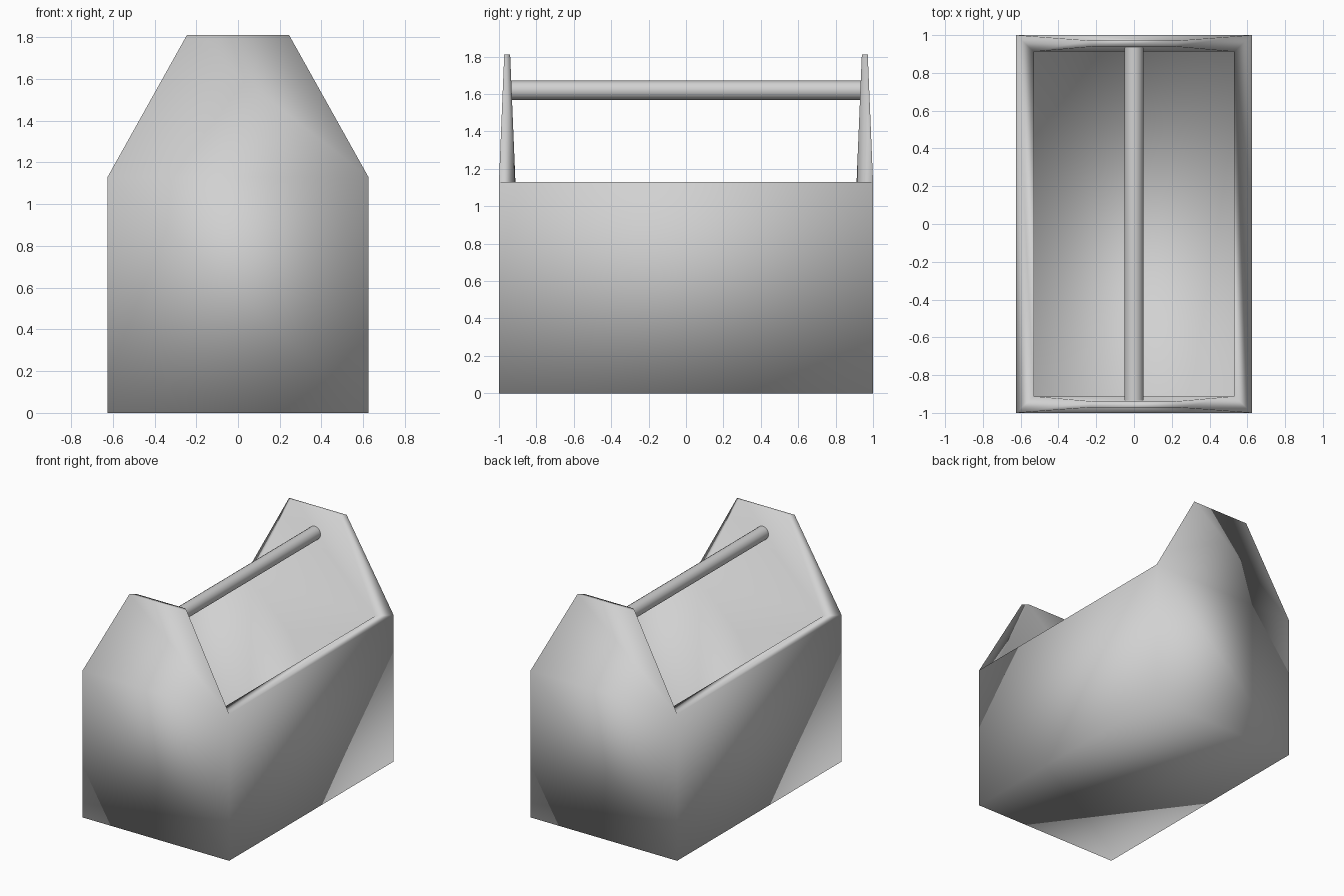
import bpy, bmesh
from mathutils import Matrix

cube = bpy.data.objects.get("Cube")
if cube:
    bpy.data.objects.remove(cube, do_unlink=True)

HALF_X, HALF_Y, RIM_Z, TOP_Z = 0.625, 1.0, 1.13, 1.81
WALL_X, WALL_Y, FLOOR_Z = 0.095, 0.088, 0.09

grey = bpy.data.materials.new("plain_grey")
grey.use_nodes = True
grey.diffuse_color = (0.64, 0.64, 0.64, 1)
grey.node_tree.nodes["Principled BSDF"].inputs["Base Color"].default_value = grey.diffuse_color


def make_object(name, bm):
    bmesh.ops.recalc_face_normals(bm, faces=bm.faces)
    for face in bm.faces:
        face.smooth = True
    mesh = bpy.data.meshes.new(name)
    bm.to_mesh(mesh)
    bm.free()
    mesh.materials.append(grey)
    obj = bpy.data.objects.new(name, mesh)
    bpy.context.collection.objects.link(obj)
    return obj


# Tray: a block hollowed out from the top
bm = bmesh.new()
bmesh.ops.create_cube(bm, size=2)
for v in bm.verts:
    v.co = (v.co.x * HALF_X, v.co.y * HALF_Y, (v.co.z + 1) / 2 * RIM_Z)
top = max(bm.faces, key=lambda f: f.calc_center_median().z)
rim = bmesh.ops.inset_individual(bm, faces=[top], thickness=0.05)["faces"]
for v in top.verts:
    v.co.x = (HALF_X - WALL_X) * (1 if v.co.x > 0 else -1)
    v.co.y = (HALF_Y - WALL_Y) * (1 if v.co.y > 0 else -1)
well = bmesh.ops.extrude_discrete_faces(bm, faces=[top])["faces"][0]
for v in well.verts:
    v.co.z = FLOOR_Z

# Raised ends: the two short rim faces drawn up and tapered
ends = [f for f in rim if abs(f.calc_center_median().y) > HALF_Y / 2]
for end in ends:
    cap = bmesh.ops.extrude_discrete_faces(bm, faces=[end])["faces"][0]
    middle = (HALF_Y - WALL_Y / 2) * (1 if cap.calc_center_median().y > 0 else -1)
    for v in cap.verts:
        v.co.x *= 0.392
        v.co.y = middle + (v.co.y - middle) * 0.36
        v.co.z = TOP_Z
make_object("tray_with_raised_ends", bm)

# Round carrying bar between the ends
bm = bmesh.new()
bmesh.ops.create_cone(bm, cap_ends=True, segments=16, radius1=0.051,
                      radius2=0.051, depth=1.876,
                      matrix=Matrix.Rotation(1.5707963, 4, "X"))
bar = make_object("carrying_bar", bm)
bar.location.z = 1.62
bar.data.set_sharp_from_angle(angle=1.0)
